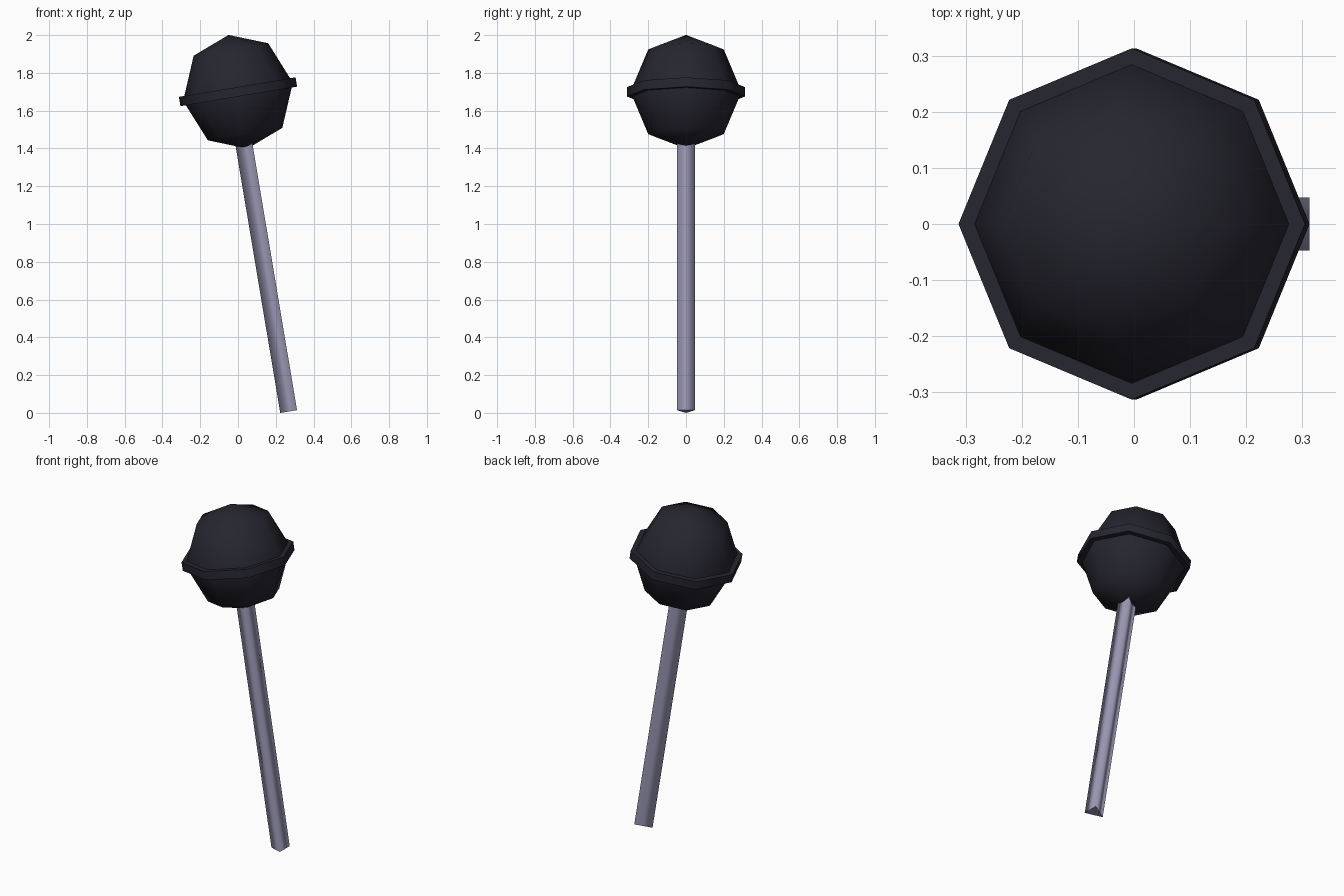
import bpy, bmesh, math
from mathutils import Matrix

if "Cube" in bpy.data.objects:
    bpy.data.objects.remove(bpy.data.objects["Cube"])

# Whole model leans about y, pivoting on the head centre
LEAN = Matrix.Translation((0, 0, 1.7)) @ Matrix.Rotation(math.radians(-9.5), 4, 'Y')


def material(name, rgb):
    m = bpy.data.materials.new(name)
    m.diffuse_color = (*rgb, 1)
    m.use_nodes = True
    m.node_tree.nodes["Principled BSDF"].inputs["Base Color"].default_value = m.diffuse_color
    return m


dark = material("dark candy", (0.019, 0.019, 0.029))
lilac = material("lilac grey stick", (0.32, 0.31, 0.45))


def lathe(name, profile, sides, mat, start=0.0, y_scale=1.0, sharp=60):
    """Revolve (radius, height) points, closing ends with poles or caps."""
    bm = bmesh.new()
    rings = []
    for r, z in profile:
        if r == 0:
            rings.append([bm.verts.new((0, 0, z))] * sides)
            continue
        angles = [start + math.tau * i / sides for i in range(sides)]
        rings.append([bm.verts.new((r * math.cos(a), r * math.sin(a) * y_scale, z))
                      for a in angles])
    for lo, hi in zip(rings, rings[1:]):
        for i in range(sides):
            j = (i + 1) % sides
            quad = [lo[i], lo[j], hi[j], hi[i]]
            bm.faces.new(list(dict.fromkeys(quad)))
    if profile[0][0]:
        bm.faces.new(rings[0][::-1])
    if profile[-1][0]:
        bm.faces.new(rings[-1])
    bmesh.ops.recalc_face_normals(bm, faces=bm.faces[:])
    for f in bm.faces:
        f.smooth = True
    for e in bm.edges:
        if len(e.link_faces) == 2 and e.calc_face_angle() > math.radians(sharp):
            e.smooth = False
    me = bpy.data.meshes.new(name)
    bm.to_mesh(me)
    bm.free()
    me.materials.append(mat)
    ob = bpy.data.objects.new(name, me)
    ob.matrix_world = LEAN
    bpy.context.collection.objects.link(ob)
    return ob


# Candy: two low-poly domes set slightly apart
lathe("candy_head", [(0, -0.305), (0.2, -0.227), (0.284, -0.025),
                     (0.284, 0.025), (0.2, 0.227), (0, 0.305)], 8, dark)

# Raised rim around the middle
lathe("candy_rim", [(0.313, -0.025), (0.313, 0.025)], 8, dark)

# Three-sided stick, one corner towards -x
stick = lathe("stick", [(0.06, -1.714), (0.06, -0.26)], 3, lilac,
              start=math.pi, y_scale=0.91, sharp=130)
# Keep the end caps crisp
for e in stick.data.edges:
    a, b = (stick.data.vertices[v].co.z for v in e.vertices)
    if abs(a - b) < 1e-4:
        e.use_edge_sharp = True
